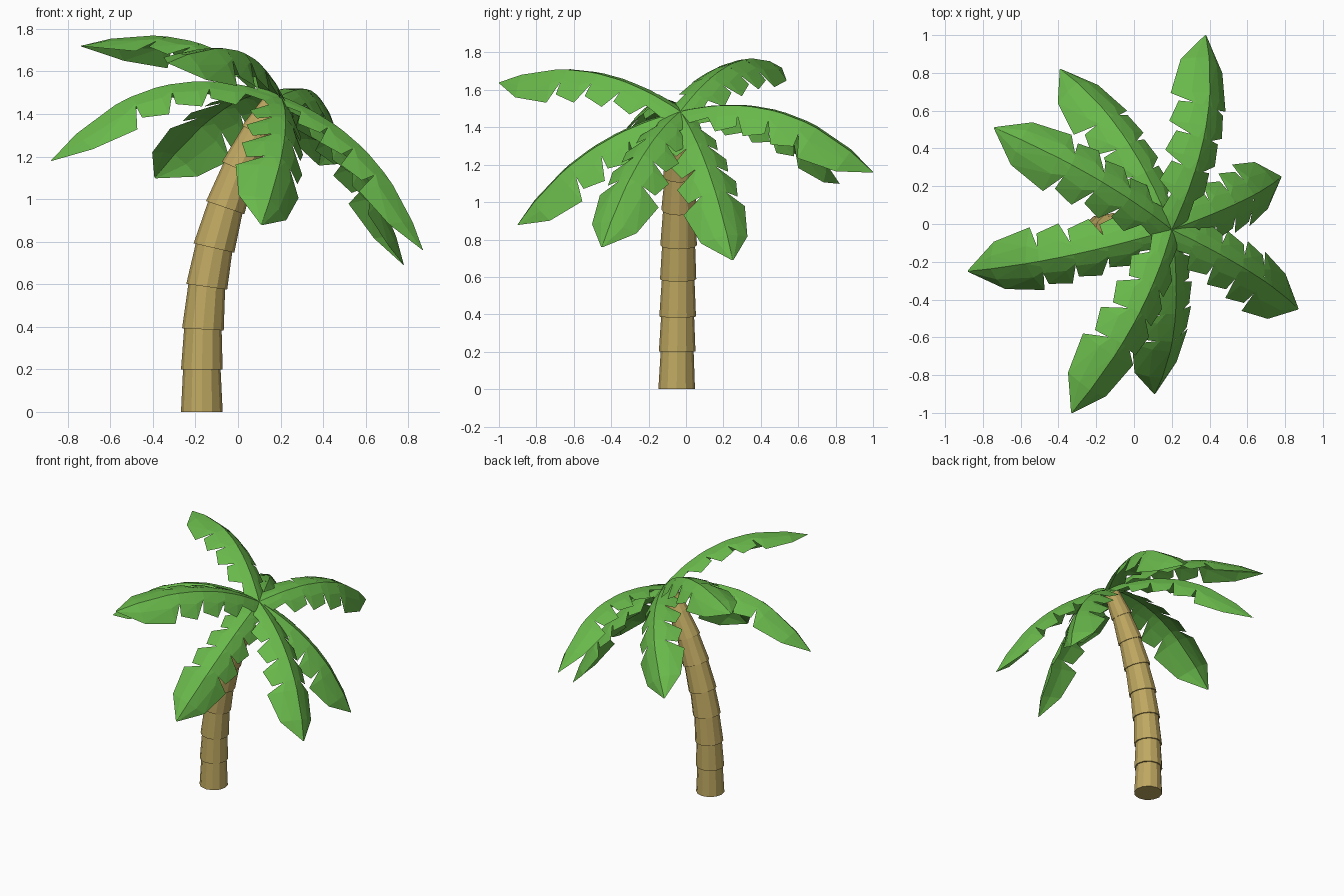
import bpy, bmesh, math
from mathutils import Vector, Matrix

if "Cube" in bpy.data.objects:
    bpy.data.objects.remove(bpy.data.objects["Cube"])


def material(name, color):
    m = bpy.data.materials.new(name)
    m.diffuse_color = color
    m.use_nodes = True
    m.node_tree.nodes["Principled BSDF"].inputs["Base Color"].default_value = m.diffuse_color
    return m


BARK = material("bark", (0.52, 0.39, 0.12, 1))
LEAF = material("leaf_green", (0.14, 0.48, 0.07, 1))


def add_object(name, bm, mat):
    me = bpy.data.meshes.new(name)
    bm.to_mesh(me)
    bm.free()
    me.materials.append(mat)
    ob = bpy.data.objects.new(name, me)
    bpy.context.collection.objects.link(ob)
    return ob


# Trunk: stacked tapering collars along a leaning path (x, z, bottom radius)
TRUNK_Y, SIDES = -0.05, 12
path = [(-0.17, 0, .098), (-0.17, .2, .098), (-0.165, .388, .098), (-0.147, .588, .097),
        (-0.113, .77, .098), (-0.06, .96, .095), (0.005, 1.14, .088), (0.085, 1.31, .075),
        (0.175, 1.46, .06)]
tilts = [0, 0, 3, 8, 13, 19, 24, 29, 32]
bm = bmesh.new()


def ring(i, radius):
    x, z, _ = path[i]
    mat = Matrix.Translation((x, TRUNK_Y + 0.02 * z / 1.46, z)) @ Matrix.Rotation(math.radians(tilts[i]), 4, 'Y')
    return [bm.verts.new(mat @ Vector((radius * math.cos(a), radius * math.sin(a), 0)))
            for a in (2 * math.pi * k / SIDES for k in range(SIDES))]


for i in range(len(path) - 1):
    low = ring(i, path[i][2])
    high = ring(i + 1, path[i + 1][2] * 0.9)
    for k in range(SIDES):
        n = (k + 1) % SIDES
        bm.faces.new((low[k], low[n], high[n], high[k]))
    bm.faces.new(low[::-1])
    bm.faces.new(high)
add_object("trunk", bm, BARK)

# Fronds: notched leaf outline bent along an arch, arranged about the leaning trunk axis
CROWN = Vector((0.2, -0.03, 1.485))
AXIS = Vector((math.sin(math.radians(28)), 0, math.cos(math.radians(28))))
SEGMENTS = [(0, .13, .085), (.13, .28, .14), (.28, .44, .155), (.44, .61, .165)]


def frond(name, tip, bow):
    chord = Vector(tip) - CROWN
    side = AXIS.cross(chord).normalized()
    normal = chord.cross(side).normalized()
    bm = bmesh.new()

    def point(t, w):
        # w is the signed half width; both halves curl down from the rib
        tangent = chord + normal * (4 * bow * (1 - 2 * t))
        up = tangent.cross(side).normalized()
        p = CROWN + chord * t + normal * (4 * bow * t * (1 - t))
        return bm.verts.new(p + side * w - up * (0.3 * abs(w) + 2.2 * w * w))

    def strip(rib, edge, s):
        # two bands of faces from the rib out to the leaflet edge
        mid = [((r[0] + e[0]) / 2, (r[1] + e[1]) / 2) for r, e in zip(rib, edge)]
        for inner, outer in ((rib, mid), (mid, edge)):
            for k in range(len(rib) - 1):
                quad = [inner[k], inner[k + 1], outer[k + 1], outer[k]]
                vs = [point(t, s * w) for t, w in quad]
                bm.faces.new(vs[::-1] if s < 0 else vs)

    for s in (1, -1):
        for a, b, w in SEGMENTS:
            m = a + (b - a) * 0.36
            strip([(a, 0), (m, 0), (b, 0)], [(a, .05), (m, w), (b + .012, w * .84)], s)
        # broad end leaflet
        strip([(.61, 0), (.68, 0), (.87, 0), (1, 0)],
              [(.61, .06), (.67, .172), (.87, .13), (1, 0.004)], s)
    bmesh.ops.remove_doubles(bm, verts=bm.verts, dist=0.0005)
    bmesh.ops.triangulate(bm, faces=bm.faces)
    bmesh.ops.recalc_face_normals(bm, faces=bm.faces)
    top = sum((f.normal.dot(AXIS) * f.calc_area() for f in bm.faces), 0.0)
    if top < 0:
        bmesh.ops.reverse_faces(bm, faces=bm.faces)
    add_object(name, bm, LEAF)


tips = [((0.38, 1.0, 1.16), .18), ((-0.39, 0.82, 1.10), .16), ((-0.74, 0.51, 1.72), .15),
        ((-0.88, -0.25, 1.18), .20), ((-0.33, -1.0, 1.64), .15), ((0.11, -0.90, 0.88), .12),
        ((0.87, -0.45, 0.76), .12), ((0.78, 0.25, 0.69), .11)]
for i, (tip, bow) in enumerate(tips):
    frond(f"frond_{i + 1}", tip, bow)
